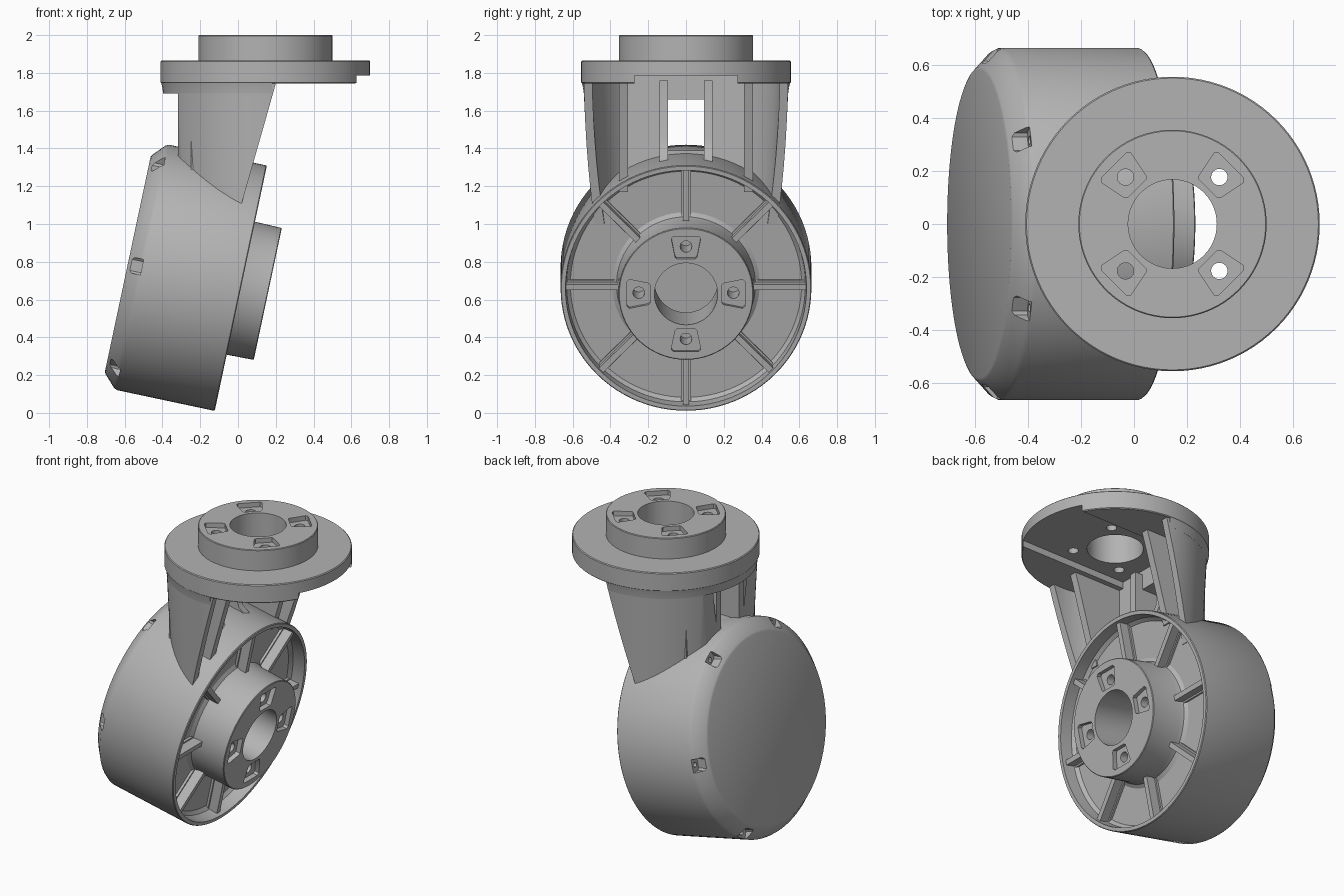
import bpy, bmesh
from math import radians, cos, sin, tau
from mathutils import Matrix, Vector

cube = bpy.data.objects.get("Cube")
if cube:
    bpy.data.objects.remove(cube, do_unlink=True)

metal = bpy.data.materials.new("cast grey")
metal.use_nodes = True
GREY = (0.45, 0.45, 0.45, 1)
metal.diffuse_color = GREY
metal.node_tree.nodes["Principled BSDF"].inputs["Base Color"].default_value = GREY

# Local frames: tilted drum axis, vertical flange axis, side-profile plane
DRUM = Matrix.Translation((0.015, 0, 0.66)) @ Matrix.Rotation(radians(102), 4, 'Y')
FLANGE = Matrix.Translation((0.145, 0, 0))
SIDE = Matrix.Rotation(radians(90), 4, 'X')


def finish(name, bm, matrix):
    bmesh.ops.recalc_face_normals(bm, faces=bm.faces)
    bm.transform(matrix)
    mesh = bpy.data.meshes.new(name)
    bm.to_mesh(mesh)
    bm.free()
    mesh.materials.append(metal)
    obj = bpy.data.objects.new(name, mesh)
    bpy.context.collection.objects.link(obj)
    return obj


def lathe(name, profile, matrix, steps=96):
    """Spin a closed (radius, height) loop round the local z axis."""
    bm = bmesh.new()
    vs = [bm.verts.new((r, 0, z)) for r, z in profile]
    es = [bm.edges.new((vs[i], vs[(i + 1) % len(vs)])) for i in range(len(vs))]
    bmesh.ops.spin(bm, geom=vs + es, cent=(0, 0, 0), axis=(0, 0, 1),
                   angle=tau, steps=steps, use_merge=False)
    bmesh.ops.remove_doubles(bm, verts=bm.verts, dist=1e-5)
    bmesh.ops.dissolve_degenerate(bm, edges=bm.edges, dist=1e-6)
    return finish(name, bm, matrix)


def add_prism(bm, points, lo, hi, matrix=Matrix()):
    rings = [[bm.verts.new(matrix @ Vector((x, y, z))) for x, y in points] for z in (lo, hi)]
    n = len(points)
    bm.faces.new(rings[0][::-1])
    bm.faces.new(rings[1])
    for i in range(n):
        j = (i + 1) % n
        bm.faces.new((rings[0][i], rings[0][j], rings[1][j], rings[1][i]))


def prism(name, points, lo, hi, matrix=Matrix()):
    bm = bmesh.new()
    add_prism(bm, points, lo, hi, matrix)
    return finish(name, bm, Matrix())


def box(name, x, y, z):
    return prism(name, [(x[0], y[0]), (x[1], y[0]), (x[1], y[1]), (x[0], y[1])], *z)


def boolean(obj, cutter, operation='DIFFERENCE'):
    cutter.hide_render = True
    mod = obj.modifiers.new("cut", 'BOOLEAN')
    mod.operation, mod.solver, mod.object = operation, 'EXACT', cutter
    mod.use_self = True
    bpy.context.view_layer.objects.active = obj
    bpy.ops.object.modifier_apply(modifier=mod.name)
    bpy.data.objects.remove(cutter, do_unlink=True)


def circle(r, cx=0, n=20):
    return [(cx + r * cos(tau * i / n), r * sin(tau * i / n)) for i in range(n)]


def turns(count, start=0):
    return [Matrix.Rotation(radians(start) + tau * i / count, 4, 'Z') for i in range(count)]


def bolt_cutter(top, bottom, start, matrix):
    """Four wedge-shaped pockets, each with a round bolt hole."""
    bm = bmesh.new()
    wedge = [(0.19, -0.05), (0.2, -0.058), (0.3, -0.078), (0.312, -0.066),
             (0.312, 0.066), (0.3, 0.078), (0.2, 0.058), (0.19, 0.05)]
    for turn in turns(4, start):
        add_prism(bm, wedge, top - 0.03, top + 0.05, turn)
        add_prism(bm, circle(0.031, 0.25), bottom, top - 0.02, turn)
    return finish("bolt_cutter", bm, matrix)


# Drum: chamfered back cap, hollow inside, recessed front face with raised hub
drum = lathe("drum", [
    (0, -0.612), (0.58, -0.612), (0.592, -0.607), (0.655, -0.548), (0.664, -0.53),
    (0.664, -0.005), (0.66, 0), (0.638, 0), (0.632, -0.08), (0.612, -0.1),
    (0.39, -0.1), (0.368, -0.085), (0.361, -0.06), (0.357, 0.142), (0.353, 0.146),
    (0.167, 0.146), (0.167, -0.17), (0.6, -0.17), (0.6, -0.52), (0.57, -0.55),
    (0, -0.55)], DRUM)
boolean(drum, bolt_cutter(0.146, -0.05, 0, DRUM))

# Screw notches round the edge of the back cap
bm = bmesh.new()
for turn in turns(6, 90):
    add_prism(bm, [(0.605, -0.03), (0.615, -0.042), (0.75, -0.042),
                   (0.75, 0.042), (0.615, 0.042), (0.605, 0.03)], -0.7, -0.535, turn)
    add_prism(bm, circle(0.016, 0.632, 12), -0.6, -0.5, turn)
boolean(drum, finish("notch_cutter", bm, DRUM))

# Radial ribs in the front recess
bm = bmesh.new()
for turn in turns(8):
    add_prism(bm, [(0.35, -0.026), (0.645, -0.026), (0.645, 0.026), (0.35, 0.026)],
              -0.12, -0.085, turn)
    add_prism(bm, [(0.35, -0.016), (0.645, -0.016), (0.645, 0.016), (0.35, 0.016)],
              -0.12, -0.025, turn)
finish("drum_ribs", bm, DRUM)

# Top flange with boss, bore, bolt pockets and an underside channel
flange = lathe("flange", [
    (0.167, 1.745), (0.55, 1.745), (0.555, 1.75), (0.555, 1.86), (0.55, 1.865),
    (0.355, 1.865), (0.355, 1.996), (0.351, 2), (0.167, 2)], FLANGE)
boolean(flange, bolt_cutter(2, 1.6, 45, FLANGE))
boolean(flange, box("channel_cutter", (-0.145, 0.9), (-0.272, 0.272), (1.6, 1.787)))

# Bracket shell: tapered tube clipped by a flat back and a slanted front
shell = lathe("bracket_shell", [(0.46, 1.0), (0.508, 1.0), (0.544, 1.76), (0.5, 1.76)], FLANGE)
boolean(shell, prism("shell_clip", [(-0.318, 0.9), (-0.04, 0.9), (0.188, 1.7),
                                    (0.215, 1.8), (-0.318, 1.8)], -0.8, 0.8, SIDE), 'INTERSECT')

# Fillet where the shell meets the flange
fillet = lathe("bracket_fillet", [(0.5, 1.69), (0.541, 1.69), (0.546, 1.725),
                                  (0.552, 1.75), (0.5, 1.75)], FLANGE)
boolean(fillet, box("fillet_clip", (-0.45, 0.18), (-0.8, 0.8), (1.6, 1.8)), 'INTERSECT')

# Web across the bracket, with a window left open in the middle
for side, s in (("left", 1), ("right", -1)):
    y = sorted((s * 0.095, s * 0.35))
    box("web_" + side, (-0.25, -0.145), y, (1.15, 1.76))
box("web_above_window", (-0.25, -0.145), (-0.1, 0.1), (1.66, 1.76))
box("web_below_window", (-0.25, -0.145), (-0.1, 0.1), (1.25, 1.39))

# Upright ribs: deep outer pair following the slant, shallow pair by the window
for side, s in (("left", 1), ("right", -1)):
    prism("outer_rib_" + side, [(-0.25, 1.17), (0.03, 1.17), (0.18, 1.7), (0.2, 1.76), (-0.25, 1.76)],
          s * 0.33 - 0.024, s * 0.33 + 0.024, SIDE)
    prism("window_rib_" + side, [(-0.318, 1.3), (0.02, 1.3), (-0.06, 1.37), (-0.09, 1.45),
                                 (-0.09, 1.76), (-0.318, 1.76)],
          s * 0.117 - 0.022, s * 0.117 + 0.022, SIDE)

# Smooth shading on curved surfaces, sharp edges kept
bpy.ops.object.select_all(action='DESELECT')
for obj in bpy.context.collection.objects:
    if obj.type == 'MESH':
        obj.select_set(True)
        bpy.context.view_layer.objects.active = obj
bpy.ops.object.shade_smooth_by_angle(angle=radians(30))
